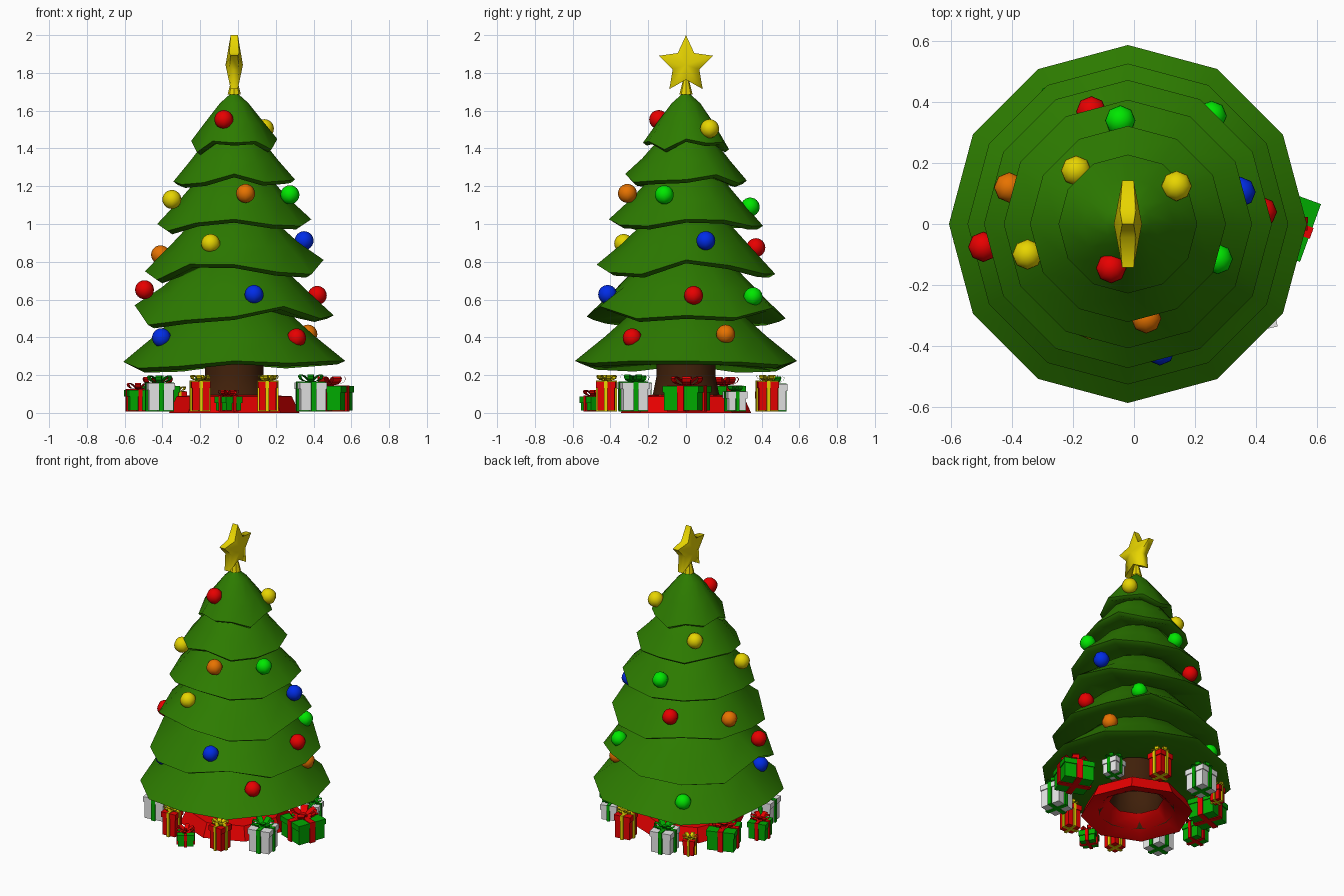
import bpy, bmesh, math
from mathutils import Matrix, Vector

if "Cube" in bpy.data.objects:
    bpy.data.objects.remove(bpy.data.objects["Cube"])

CX = -0.02  # tree axis


def material(name, rgb):
    m = bpy.data.materials.new(name)
    m.diffuse_color = (*rgb, 1)
    m.use_nodes = True
    m.node_tree.nodes["Principled BSDF"].inputs["Base Color"].default_value = m.diffuse_color
    return m


TREE = material("tree_green", (0.026, 0.2, 0.0))
BROWN = material("trunk_brown", (0.05, 0.014, 0.003))
RED = material("red", (0.8, 0.0, 0.0))
YELLOW = material("yellow", (0.8, 0.66, 0.0))
ORANGE = material("orange", (0.8, 0.17, 0.0))
LIME = material("bright_green", (0.0, 0.8, 0.0))
BLUE = material("blue", (0.0, 0.025, 0.8))
WHITE = material("white", (0.8, 0.8, 0.8))
GIFT_GREEN = material("gift_green", (0.0, 0.4, 0.0))


def finish(name, bm, mats, smooth=None):
    bmesh.ops.recalc_face_normals(bm, faces=bm.faces)
    me = bpy.data.meshes.new(name)
    bm.to_mesh(me)
    bm.free()
    for m in mats:
        me.materials.append(m)
    if smooth:
        me.shade_smooth()
        me.set_sharp_from_angle(angle=math.radians(smooth))
    ob = bpy.data.objects.new(name, me)
    bpy.context.collection.objects.link(ob)
    return ob


def lathe(name, profile, sides, mat, offset=lambda i, a: 0, closed=False, smooth=35):
    """Spin (r, z) points round the tree axis; offset moves ring i in z."""
    bm = bmesh.new()
    rings = []
    for i, (r, z) in enumerate(profile):
        ring = []
        for k in range(sides):
            a = 2 * math.pi * k / sides
            ring.append(bm.verts.new((CX + r * math.cos(a), r * math.sin(a), z + offset(i, a))))
        rings.append(ring)
    pairs = list(zip(rings, rings[1:]))
    if closed:
        pairs.append((rings[-1], rings[0]))
    for lo, hi in pairs:
        for k in range(sides):
            n = (k + 1) % sides
            bm.faces.new((lo[k], lo[n], hi[n], hi[k]))
    return finish(name, bm, [mat], smooth)


# Branch tiers: radius, height, then rim z at left, right, front, back
tiers = [
    (0.588, 0.28, 0.27, 0.275, 0.275, 0.275),
    (0.527, 0.27, 0.57, 0.516, 0.51, 0.50),
    (0.473, 0.25, 0.75, 0.81, 0.785, 0.735),
    (0.408, 0.24, 1.00, 1.025, 1.025, 0.99),
    (0.322, 0.21, 1.225, 1.235, 1.265, 1.23),
    (0.228, 0.25, 1.44, 1.45, 1.43, 1.395),
]
for n, (r, h, left, right, front, back) in enumerate(tiers):
    z = (left + right + front + back) / 4
    A, B = (right - left) / 2, (front - back) / 2
    C = (left + right - front - back) / 4
    weight = [0.3, 1, 1, 0.3, 0, 0]

    # wavy lower edge, drooping most at the back left
    def wave(i, a):
        droop = 0.015 * (1 - math.cos(4 * a)) * (1 + math.cos(a - math.radians(165)))
        return weight[i] * (A * math.cos(3 * a) + B * math.sin(3 * a) + C * math.cos(6 * a)
                            - droop * (r / 0.588))

    if n < 5:
        prof = [(0.3 * r, z + 0.03), (0.93 * r, z - 0.018), (r, z),
                (0.72 * r, z + 0.48 * h), (0.5 * r, z + 0.9 * h), (0.28 * r, z + 1.15 * h)]
    else:
        prof = [(0.3 * r, z + 0.03), (0.91 * r, z - 0.015), (r, z),
                (0.15, 1.54), (0.075, 1.64), (0.008, 1.70)]
    lathe(f"branch_tier_{n + 1}", prof, 12, TREE, wave, closed=True, smooth=75)

# Trunk and skirt
lathe("trunk", [(0.24, 0.025), (0.175, 0.10), (0.155, 0.20), (0.155, 0.42)], 12, BROWN)
lathe("tree_skirt", [(0.235, 0.03), (0.345, 0.0), (0.305, 0.088), (0.165, 0.095)], 8, RED, closed=True)

# Star: soft five-pointed prism with raised centres, facing along x
bm = bmesh.new()
zc = 1.842
rims = []
for s in (-1, 1):
    ring = []
    for k in range(10):
        a = math.pi / 2 + k * math.pi / 5
        rad = 0.078 if k % 2 else 0.158
        t = 0.026 if k % 2 else 0.019
        ring.append(bm.verts.new((CX + s * t, rad * math.cos(a) * 0.95, zc + rad * math.sin(a))))
    mid = bm.verts.new((CX + s * 0.046, 0, zc))
    for k in range(10):
        bm.faces.new((mid, ring[k], ring[(k + 1) % 10]))
    rims.append(ring)
for k in range(10):
    n = (k + 1) % 10
    bm.faces.new((rims[0][k], rims[0][n], rims[1][n], rims[1][k]))
finish("star", bm, [YELLOW], 75)
lathe("star_base", [(0.035, 1.685), (0.012, 1.78)], 8, YELLOW)

# Baubles
baubles = {
    RED: [(-.075, -.145, 1.553), (-.495, -.075, .652), (.42, .04, .622),
          (.31, -.285, .397), (-.14, .37, .875)],
    YELLOW: [(.14, .125, 1.505), (-.35, -.10, 1.13), (-.145, -.33, .897), (-.19, .175, 1.33)],
    ORANGE: [(.04, -.31, 1.162), (-.41, .12, .837), (.37, .21, .417)],
    LIME: [(.275, -.115, 1.155), (-.045, .34, 1.09), (.255, .355, .615), (-.265, .41, .345)],
    BLUE: [(.35, .105, .912), (.085, -.415, .627), (-.405, -.22, .398)],
}
for mat, places in baubles.items():
    for p in places:
        bm = bmesh.new()
        bmesh.ops.create_uvsphere(bm, u_segments=8, v_segments=12, radius=0.05,
                                  matrix=Matrix.Translation(p))
        finish("bauble_" + mat.name, bm, [mat], 60)


# Gifts: box, two ribbon bands and a bow of loops
def add_box(bm, size, centre, idx):
    res = bmesh.ops.create_cube(bm, size=1, matrix=Matrix.Translation(centre)
                                @ Matrix.Diagonal((*size, 1)))
    for f in {f for v in res["verts"] for f in v.link_faces}:
        f.material_index = idx


def add_loop(bm, base, angle, length, width):
    """One bow loop: a teardrop band leaning out from base."""
    out = Vector((math.cos(angle), math.sin(angle), 0))
    side = Vector((-out.y, out.x, 0))
    rows = []
    for k in range(10):
        t = 2 * math.pi * k / 10
        d = length * (1 - math.cos(t)) / 2
        c = base + out * d + Vector((0, 0, 0.45 * d + 0.32 * length * math.sin(t) * (1 - math.cos(t)) / 2))
        rows.append([bm.verts.new(c + side * s * width / 2) for s in (-1, 1)])
    for k in range(10):
        a, b = rows[k], rows[(k + 1) % 10]
        bm.faces.new((a[0], a[1], b[1], b[0])).material_index = 1


def gift(x, y, w, h, rot, box, ribbon, lid=0.012):
    bm = bmesh.new()
    z0, rb = 0.012, 0.2 * w
    add_box(bm, (w, w, h - 0.03), (0, 0, z0 + (h - 0.03) / 2), 0)
    add_box(bm, (w + lid, w + lid, 0.035), (0, 0, z0 + h - 0.0175), 0)
    for sx, sy in ((rb, w + lid + 0.008), (w + lid + 0.008, rb)):
        add_box(bm, (sx, sy, h + 0.008), (0, 0, z0 + h / 2), 1)
    top = Vector((0, 0, z0 + h + 0.002))
    for k in range(6):
        add_loop(bm, top, k * math.pi / 3 + 0.3, 0.32 * w + 0.025, 0.19 * w + 0.008)
    add_box(bm, (rb, rb, 0.02), top + Vector((0, 0, 0.008)), 1)
    bmesh.ops.transform(bm, verts=bm.verts, matrix=Matrix.Translation((x, y, 0))
                        @ Matrix.Rotation(math.radians(rot), 4, 'Z'))
    finish("gift_" + box.name, bm, [box, ribbon])


for x, y, w, h, rot in [(-.415, -.26, .13, .145, 8), (.385, -.28, .135, .15, 12),
                        (.38, .26, .095, .10, 15), (-.16, .455, .13, .14, 10)]:
    gift(x, y, w, h, rot, WHITE, GIFT_GREEN)
for x, y, w, h, rot in [(-.20, -.42, .09, .155, 5), (.16, -.42, .09, .155, -5),
                        (.15, .43, .10, .155, 8), (-.32, .415, .065, .10, 20)]:
    gift(x, y, w, h, rot, RED, YELLOW)
for x, y, w, h, rot in [(-.05, -.49, .095, .075, 35), (.485, .005, .19, .13, -20),
                        (-.53, -.04, .11, .11, 12), (-.425, .20, .17, .13, 20)]:
    gift(x, y, w, h, rot, GIFT_GREEN, RED)
